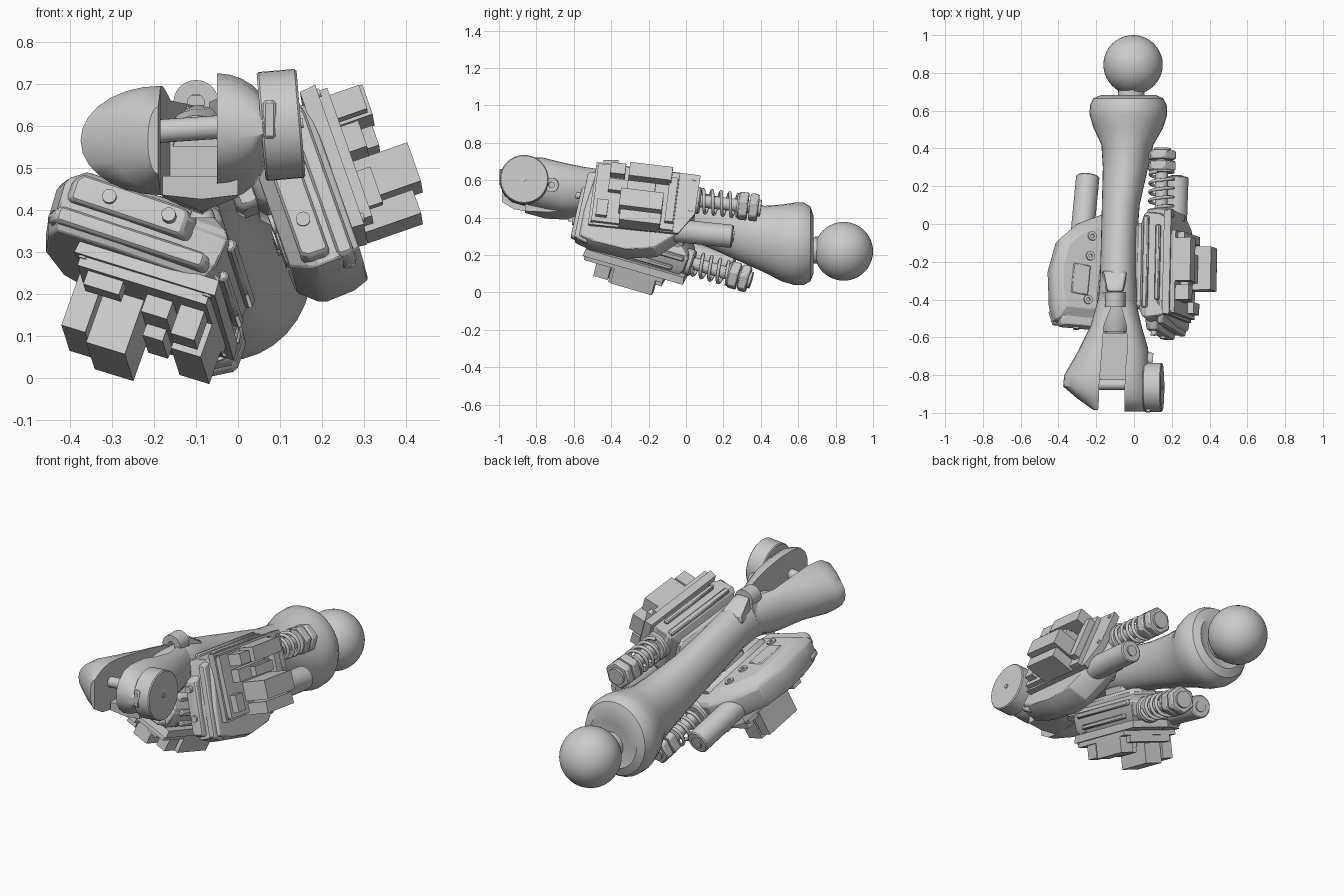
import bpy, bmesh
from math import sin, cos, pi, radians
from mathutils import Vector, Matrix

if "Cube" in bpy.data.objects:
    bpy.data.objects.remove(bpy.data.objects["Cube"])

I4 = Matrix.Identity(4)

def finish(name, bm, mat=I4, angle=35, bevel=0.0):
    bmesh.ops.recalc_face_normals(bm, faces=bm.faces)
    me = bpy.data.meshes.new(name)
    bm.to_mesh(me)
    bm.free()
    ob = bpy.data.objects.new(name, me)
    bpy.context.collection.objects.link(ob)
    ob.matrix_world = mat
    me.shade_smooth()
    me.set_sharp_from_angle(angle=radians(angle))
    if bevel:
        m = ob.modifiers.new("edge", 'BEVEL')
        m.width, m.segments, m.limit_method = bevel, 1, 'ANGLE'
    return ob

def loft(name, rings, mat=I4, angle=35, bevel=0.0):
    """Skin closed rings of points and cap both ends."""
    bm = bmesh.new()
    vs = [[bm.verts.new(p) for p in r] for r in rings]
    n = len(vs[0])
    for a, b in zip(vs, vs[1:]):
        for i in range(n):
            j = (i + 1) % n
            bm.faces.new((a[i], a[j], b[j], b[i]))
    bm.faces.new(vs[0])
    bm.faces.new(vs[-1])
    return finish(name, bm, mat, angle, bevel)

def box(name, u0, u1, v0, v1, n0, n1, mat=I4, bevel=0.0):
    pts = [(u0, v0), (u1, v0), (u1, v1), (u0, v1)]
    return loft(name, [[(u, v, n) for u, v in pts] for n in (n0, n1)], mat, 20, bevel)

def cyl(name, a, b, r, mat=I4, seg=24, r2=None, bevel=0.0):
    a, b = Vector(a), Vector(b)
    d = b - a
    m = Matrix.Translation((a + b) / 2) @ d.to_track_quat('Z', 'Y').to_matrix().to_4x4()
    bm = bmesh.new()
    bmesh.ops.create_cone(bm, cap_ends=True, segments=seg, radius1=r,
                          radius2=r if r2 is None else r2, depth=d.length, matrix=m)
    return finish(name, bm, mat, 40 if seg > 8 else 20, bevel)

def prism(name, profile, levels, mat, bevel=0.0):
    """Outline in u,v stacked along n, scaled about its middle at each level."""
    cu = sum(p[0] for p in profile) / len(profile)
    cv = sum(p[1] for p in profile) / len(profile)
    return loft(name, [[(cu + (u - cu) * s, cv + (v - cv) * s, n) for u, v in profile]
                       for n, s in levels], mat, 25, bevel)

def washer(name, a, b, r_out, r_in, mat=I4, seg=24):
    """Tube with an open hole."""
    a, b = Vector(a), Vector(b)
    q = (b - a).to_track_quat('Z', 'Y')
    bm = bmesh.new()
    loops = []
    for c, r in ((a, r_in), (a, r_out), (b, r_out), (b, r_in)):
        loops.append([bm.verts.new(c + q @ Vector((r * cos(2 * pi * i / seg), r * sin(2 * pi * i / seg), 0)))
                      for i in range(seg)])
    for k in range(4):
        p, s = loops[k], loops[(k + 1) % 4]
        for i in range(seg):
            j = (i + 1) % seg
            bm.faces.new((p[i], p[j], s[j], s[i]))
    return finish(name, bm, mat)

# ---------- bone shaft with flared end ----------
shaft = [(-.57, -.1, .525, .08, .10), (-.5, -.095, .53, .1, .11), (-.4, -.085, .535, .105, .115),
         (-.28, -.085, .515, .095, .12), (-.1, -.08, .455, .095, .13), (.1, -.07, .39, .1, .14),
         (.3, -.045, .32, .12, .16), (.42, -.035, .285, .138, .178), (.51, -.03, .265, .185, .205),
         (.58, -.03, .26, .206, .22), (.63, -.03, .26, .203, .22), (.665, -.03, .26, .185, .2),
         (.683, -.03, .255, .145, .15), (.672, -.02, .24, .1, .11)]
loft("bone_shaft", [[(cx + rx * cos(2 * pi * i / 32), y, cz + rz * sin(2 * pi * i / 32)) for i in range(32)]
                    for y, cx, cz, rx, rz in shaft])

# ---------- ball joint and neck ----------
bm = bmesh.new()
bmesh.ops.create_uvsphere(bm, u_segments=40, v_segments=24, radius=.157)
finish("ball_joint", bm, Matrix.Translation((-.005, .843, .22)))
cyl("ball_neck", (-.018, .6, .23), (-.012, .76, .22), .07)
cyl("neck_pin", (-.012, .705, .28), (-.012, .705, .3), .015, seg=12)

# ---------- fork prongs: half-round sections with a flat inner face ----------
def prong(name, side, rows):
    rings = []
    for y, x, w, cz, h in rows:
        rings.append([(x + side * w * cos(a), y, cz + h * sin(a))
                      for a in [pi * (i / 14 - .5) for i in range(15)]])
    loft(name, rings)

prong("left_prong", -1, [(-.36, -.09, .09, .54, .105), (-.54, -.16, .07, .545, .115), (-.68, -.17, .13, .56, .12),
                         (-.8, -.18, .19, .565, .13), (-.86, -.185, .19, .565, .13),
                         (-.92, -.185, .12, .565, .12), (-.985, -.19, .025, .565, .08)])
prong("right_prong", 1, [(-.36, -.09, .09, .54, .105), (-.54, -.04, .08, .55, .12), (-.66, -.035, .11, .56, .135),
                         (-.76, -.045, .125, .58, .14), (-.87, -.05, .135, .595, .13), (-.93, -.05, .135, .597, .115),
                         (-.97, -.05, .135, .597, .08), (-.993, -.05, .135, .597, .03)])
loft("fork_floor", [[(-.18, y, .48), (-.18, y, zs), (-.085, y, zk), (-.0, y, zs), (-.0, y, .48)]
                    for y, zs, zk in ((-.86, .435, .425), (-.75, .43, .395), (-.55, .44, .385), (-.42, .47, .42))])
cyl("fork_pin", (-.22, -.85, .585), (0, -.85, .6), .028)
cyl("hinge_disc", (.055, -.865, .598), (.15, -.865, .606), .13, seg=40, bevel=.005)
cyl("hinge_hub", (.14, -.865, .605), (.155, -.865, .607), .012, seg=12)
box("hinge_tab", .06, .09, -.998, -.95, .57, .66, bevel=.006)
washer("prong_screw", (.03, -.715, .575), (.1, -.72, .575), .038, .015)

# ---------- lug on top and cone under the fork ----------
washer("top_lug", (-.1, -.44, .655), (-.1, -.36, .655), .054, .02)
loft("lug_ramp", [[(-.1 - w, y, .58), (-.1 - w * .75, y, z), (-.1 + w * .75, y, z), (-.1 + w, y, .58)]
                  for y, z, w in ((-.362, .68, .05), (-.34, .68, .055), (-.25, .62, .075))], bevel=.008)
loft("lug_foot", [[(-.1 - w, y, .56), (-.1 - .052, y, .64), (-.1 + .052, y, .64), (-.1 + w, y, .56)]
                  for y, w in ((-.44, .085), (-.36, .085))])
loft("lug_front_slope", [[(-.155, y, .55), (-.145, y, z), (-.055, y, z), (-.045, y, .55)]
                         for y, z in ((-.58, .58), (-.44, .635))])
cyl("lower_cone", (-.085, -.6, .38), (-.085, -.6, .44), .032, r2=.008)

# ---------- the actuator, built once in local axes u (length), v (width), n (outward) ----------
BODY = [(-.29, .16), (.27, .16), (.275, -.05), (.2, -.18), (.1, -.27), (-.07, -.3), (-.26, -.275),
        (-.345, -.245), (-.335, -.08)]
PLATE = [(-.28, .175), (.28, .17), (.275, -.05), (.2, -.17), (-.285, -.18)]
BLOCKS = [(-.27, .17, -.165, .16, 0, .025), (-.12, .1, -.18, -.12, 0, .14), (-.13, .1, -.108, -.01, 0, .165),
          (-.2, .05, .005, .07, 0, .07), (-.1, .05, .01, .06, .07, .1), (-.2, -.12, .09, .15, 0, .1),
          (-.1, .13, .085, .16, 0, .11), (.12, .165, -.13, .12, 0, .06), (-.25, -.19, -.14, -.05, 0, .06)]

def actuator(side, origin, u_dir, n_dir):
    u = Vector(u_dir).normalized()
    v = Vector(n_dir).cross(u).normalized()
    n = u.cross(v)
    m = Matrix((u, v, n)).transposed().to_4x4()
    m.translation = origin
    s = side + "_"
    # housing, mounting plate and modules
    prism(s + "housing", BODY, [(-.2, .76), (-.16, .96), (-.14, 1), (-.07, .98), (-.03, .9)], m, .004)
    prism(s + "mount_plate", PLATE, [(-.04, .98), (0, 1)], m)
    for i, b in enumerate(BLOCKS):
        box(f"{s}module_{i}", *b, m)
    # inner cover against the bone, and lengthwise rails
    box(s + "inner_cover", -.24, .22, -.05, .12, -.22, -.15, m, bevel=.02)
    box(s + "bone_bracket", -.1, .08, -.03, .08, -.27, -.2, m, bevel=.015)
    box(s + "upper_rail", -.24, .25, .15, .175, -.155, -.125, m, bevel=.006)
    box(s + "lower_rail", -.2, .2, .15, .175, -.085, -.06, m, bevel=.006)
    # front nose with grooved cheeks
    prism(s + "front_nose", [(-.37, -.22), (-.29, -.25), (-.25, .1), (-.345, .06)],
          [(-.17, .9), (-.15, 1), (-.11, 1), (-.1, .95)], m, .006)
    prism(s + "front_strap", [(-.35, -.24), (-.28, -.27), (-.2, .16), (-.32, .13)],
          [(-.085, .95), (-.075, 1), (-.055, 1), (-.045, .95)], m, .006)
    for vv, nn in ((-.13, -.135), (.02, -.135)):
        cyl(s + "nose_screw", (-.34, vv, nn), (-.372, vv, nn), .017, m, 16)
    for uu, vv in ((.13, -.11), (.02, -.11), (-.22, -.1)):
        washer(s + "housing_screw", (uu, vv, -.19), (uu, vv, -.209), .024, .01, m, 18)
    box(s + "housing_panel", -.2, -.03, -.2, -.1, -.205, -.19, m, bevel=.008)
    for uu, vv in ((-.265, .155), (.25, .145), (-.265, -.16), (.25, -.03)):
        cyl(s + "plate_bolt", (uu, vv, -.01), (uu, vv, .006), .011, m, 12)
    # plain round cylinder
    cyl(s + "round_rod", (-.05, -.13, -.085), (.49, -.125, -.075), .062, m, 28, bevel=.006)
    cyl(s + "rod_end_hole_cap", (.48, -.125, -.075), (.497, -.125, -.075), .03, m, 16)
    # spring damper with nuts
    sv, sn = .06, -.095
    ax = lambda t: (t, sv, sn)
    cyl(s + "spring_core", ax(.1), ax(.6), .034, m)
    cyl(s + "spring_seat", ax(.2), ax(.295), .072, m, bevel=.008)
    cyl(s + "spring_washer", ax(.49), ax(.5), .066, m)
    cyl(s + "inner_nut", ax(.5), ax(.55), .078, m, 6, bevel=.006)
    cyl(s + "outer_nut", ax(.558), ax(.606), .078, m, 6, bevel=.008)
    cyl(s + "spring_end_cap", ax(.6), ax(.62), .045, m)
    cu = bpy.data.curves.new(s + "coil", 'CURVE')
    cu.dimensions = '3D'
    cu.bevel_depth, cu.bevel_resolution = .009, 2
    cu.use_fill_caps = True
    sp = cu.splines.new('POLY')
    turns, step = 4, 20
    count = int(turns * step) + 1
    sp.points.add(count - 1)
    for i, p in enumerate(sp.points):
        a = 2 * pi * i / step
        p.co = (.3 + .19 * i / (count - 1), sv + .062 * cos(a), sn + .062 * sin(a), 1)
    coil = bpy.data.objects.new(s + "spring_coil", cu)
    bpy.context.collection.objects.link(coil)
    coil.matrix_world = m

actuator("right", (.247, -.22, .5), (.02, .99, -.12), (.945, .02, .33))
actuator("left", (-.195, -.255, .168), (.09, .96, -.28), (-.33, -.29, -.9))
